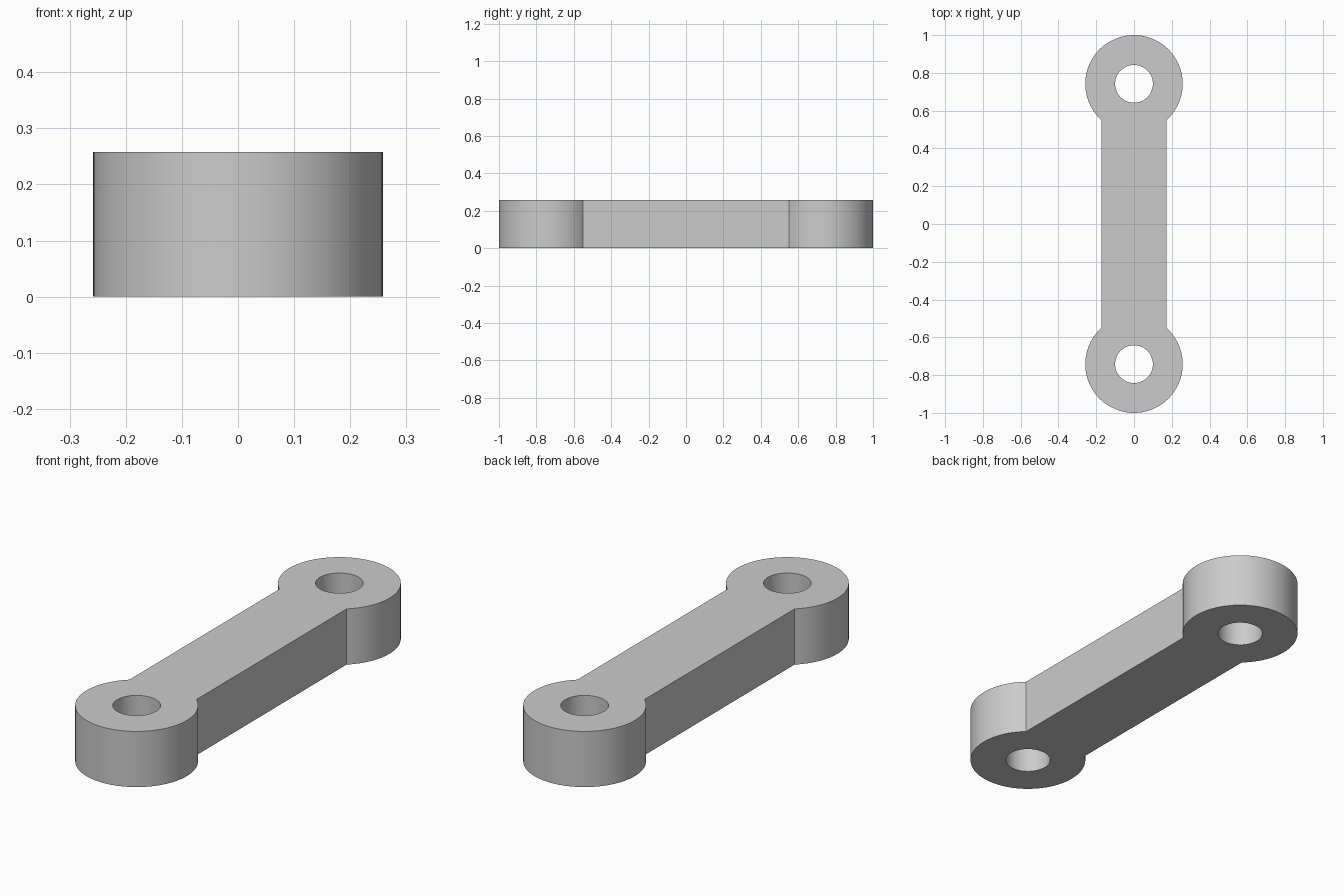
import bpy
import bmesh
from math import asin, cos, pi, sin, sqrt

default = bpy.data.objects.get("Cube")
if default:
    bpy.data.objects.remove(default, do_unlink=True)

EYE_RADIUS = 0.258
EYE_Y = 1 - EYE_RADIUS
HOLE_RADIUS = 0.1
BAR_HALF_WIDTH = 0.172
HEIGHT = 0.258
SEGMENTS = 64


def arc(radius, centre_y, start, end, count):
    """Points along an arc, both ends included."""
    angles = [start + (end - start) * i / count for i in range(count + 1)]
    return [(radius * cos(a), centre_y + radius * sin(a)) for a in angles]


def add_loop(bm, points):
    """Closed loop of edges on the ground plane."""
    verts = [bm.verts.new((x, y, 0)) for x, y in points]
    return [bm.edges.new((a, b)) for a, b in zip(verts, verts[1:] + verts[:1])]


# Grey metal
metal = bpy.data.materials.new("grey_metal")
metal.use_nodes = True
colour = (0.6, 0.6, 0.6, 1)
metal.diffuse_color = colour
metal.node_tree.nodes["Principled BSDF"].inputs["Base Color"].default_value = colour

# Outline: a round eye at each end, joined by the straight sides of the bar
bm = bmesh.new()
neck = pi / 2 - asin(BAR_HALF_WIDTH / EYE_RADIUS)
back_eye = arc(EYE_RADIUS, EYE_Y, -neck, pi + neck, SEGMENTS)
front_eye = [(-x, -y) for x, y in back_eye]
edges = add_loop(bm, back_eye + front_eye)

# Pin holes
for side in (-1, 1):
    edges += add_loop(bm, arc(HOLE_RADIUS, side * EYE_Y, 0, 2 * pi, SEGMENTS)[:-1])

# Fill the profile and raise it to a solid
bmesh.ops.triangle_fill(bm, edges=edges, use_beauty=True)
raised = bmesh.ops.extrude_face_region(bm, geom=bm.faces[:], use_keep_orig=True)
top = [v for v in raised["geom"] if isinstance(v, bmesh.types.BMVert)]
bmesh.ops.translate(bm, verts=top, vec=(0, 0, HEIGHT))
bmesh.ops.recalc_face_normals(bm, faces=bm.faces[:])

mesh = bpy.data.meshes.new("link_arm")
bm.to_mesh(mesh)
bm.free()
mesh.materials.append(metal)
link_arm = bpy.data.objects.new("link_arm", mesh)
bpy.context.collection.objects.link(link_arm)

# Smooth round walls, sharp rims
bpy.ops.object.select_all(action="DESELECT")
link_arm.select_set(True)
bpy.context.view_layer.objects.active = link_arm
bpy.ops.object.shade_smooth_by_angle(angle=pi / 6)
